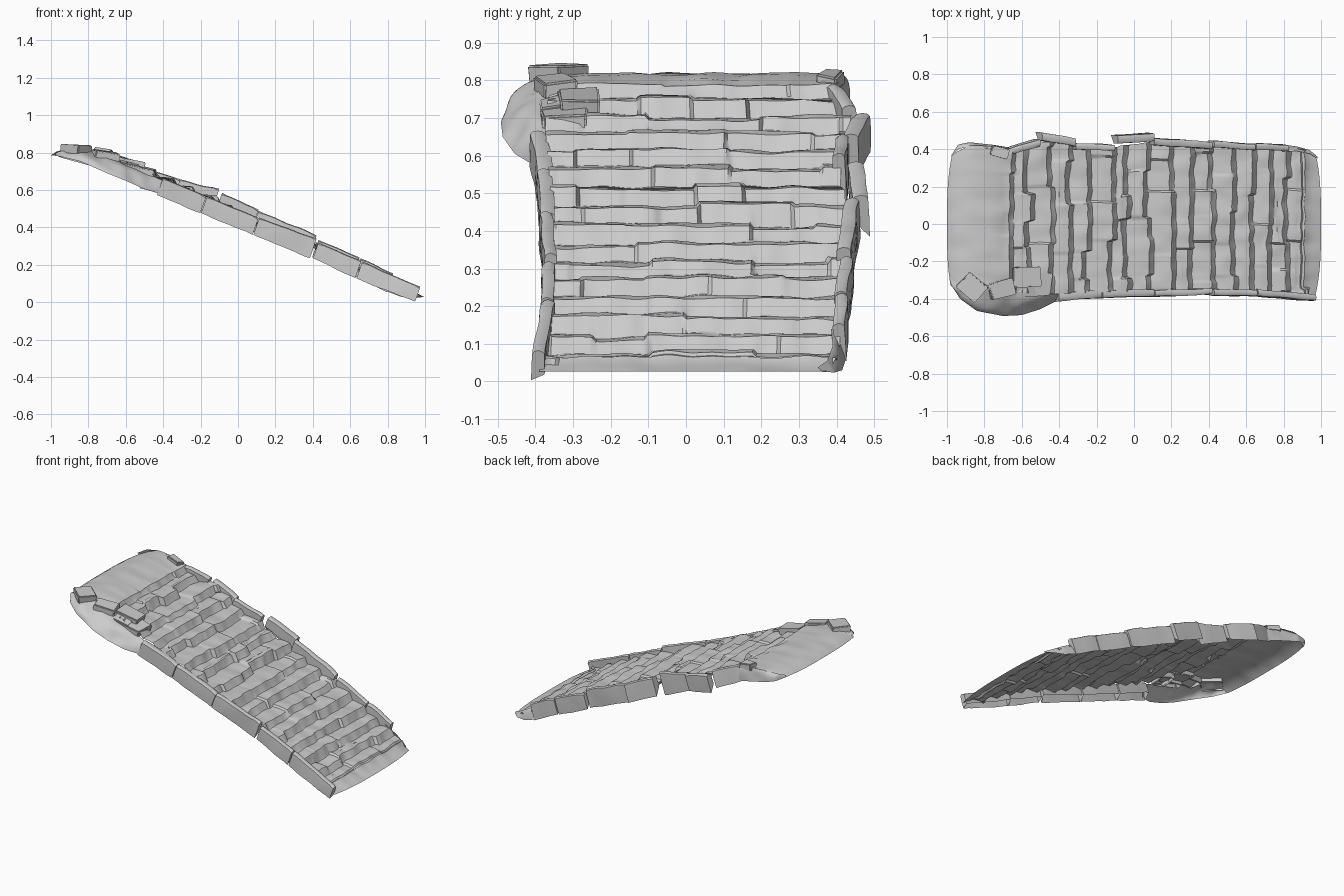
import bpy, bmesh, math, random
from mathutils import Vector, Euler, noise

if "Cube" in bpy.data.objects:
    bpy.data.objects.remove(bpy.data.objects["Cube"])

random.seed(7)


def at(table, x):
    """Linear lookup in a table of (x, value, ...)"""
    if x <= table[0][0]:
        return table[0][1:]
    for a, b in zip(table, table[1:]):
        if x <= b[0]:
            t = (x - a[0]) / (b[0] - a[0])
            return tuple(p + (q - p) * t for p, q in zip(a[1:], b[1:]))
    return table[-1][1:]


def rough(p, amp, freq=9):
    return noise.noise(Vector(p) * freq) * amp


def finish(bm, name, angle=35):
    me = bpy.data.meshes.new(name)
    bm.to_mesh(me)
    bm.free()
    ob = bpy.data.objects.new(name, me)
    bpy.context.collection.objects.link(ob)
    bpy.ops.object.select_all(action='DESELECT')
    ob.select_set(True)
    bpy.context.view_layer.objects.active = ob
    bpy.ops.object.shade_smooth_by_angle(angle=math.radians(angle))
    return ob


def loft(name, rows, caps=False):
    """Skin rows of points; rows run along +x, points along +y"""
    bm = bmesh.new()
    vs = [[bm.verts.new(p) for p in r] for r in rows]
    for a, b in zip(vs, vs[1:]):
        for j in range(len(a) - 1):
            bm.faces.new((a[j], b[j], b[j + 1], a[j + 1]))
    if caps:
        bm.faces.new(vs[0])
        bm.faces.new(vs[-1][::-1])
    return finish(bm, name)


# Worn steps and landing: one zigzag sheet, each step split into stones
X = [-.65, -.55, -.45, -.35, -.24, -.12, -.02, .08, .20, .30, .41, .53, .63, .72, .81, .91]
N = [.79, .75, .70, .655, .61, .565, .515, .465, .41, .36, .315, .27, .22, .17, .115, .07, .055]
LOW = [(-1, -.33), (-.9, -.33), (-.7, -.36), (-.42, -.375), (0, -.36), (.4, -.35), (1, -.39)]
HIGH = [(-1, .37), (-.93, .42), (-.8, .42), (-.65, .40), (-.5, .44), (-.3, .43), (-.1, .41),
        (.1, .44), (.5, .42), (.8, .41), (.92, .40), (1, .37)]
stones = []
for _ in X:
    y, cuts = -.5, []
    while y < .5:
        y += random.uniform(.1, .38)
        chip = -.025 if random.random() < .15 else 0
        cuts.append((y, random.uniform(-.013, .013) + chip, random.uniform(-.007, .007)))
    stones.append(cuts)


def stone(i, y):
    return next(s[1:] for s in stones[i] if y <= s[0])


# profile entries: x, z, step whose x jitter applies, step whose z jitter applies
profile = [(x, z, None, None) for x, z in
           ((-1, .785), (-.97, .803), (-.92, .818), (-.85, .819), (-.78, .813), (-.71, .80))]
for i, x in enumerate(X):
    n, m = N[i], N[i + 1]
    k = i + 1 if i + 1 < len(X) else None
    profile += [(x - .03, n + .003, i, i), (x - .007, n, i, i), (x, n - .009, i, i),
                (x + .013, m + .011, i, k), (x + .018, m + .006, i, k)]
    if k:
        profile.append(((x + X[k]) / 2, m + .006, None, k))
profile += [(.96, .043, None, None), (1, .027, None, None)]
rows = []
COLS = 80
for x, z, sx, sz in profile:
    lo, hi = at(LOW, x)[0], at(HIGH, x)[0]
    row = []
    for j in range(COLS + 1):
        y = lo + (hi - lo) * j / COLS
        dx = stone(sx, y)[0] + rough((x, y, 0), .01, 14) if sx is not None else 0
        dz = stone(sz, y)[1] if sz is not None else 0
        dz += rough((x, y, 3), .008, 11) * (abs(x) < .98)
        bow = .035 * (abs(y) / .4) ** 3
        if x < -.9:
            dx += bow
        elif x > .93:
            dx -= bow
        row.append((x + dx, y, z + dz))
    rows.append(row)
loft("stone_steps", rows)


# Curb stones: open-bottomed blocks following the slope on both sides
def curb(name, x0, x1, ya, yb, w, ta, tb, ba, bb, side):
    rows = []
    n = max(4, int((x1 - x0) / .03))
    for i in range(n + 1):
        t = i / n
        x, y = x0 + (x1 - x0) * t, ya + (yb - ya) * t
        top, bot = ta + (tb - ta) * t, ba + (bb - ba) * t
        edge = .004 if 0 < i < n else .009
        sec = [(0, bot), (0, (top + bot) / 2), (.002, top - edge), (.008, top - edge * .3),
               (w / 2, top), (w - .008, top - edge * .4), (w - .001, top - edge), (w, top - .065)]
        row = [(x - (top - z) * .35, y - side * (d + rough((x, d, z), .005)),
                max(0, z + rough((x, y, z), .005, 12))) for d, z in sec]
        rows.append(row if side < 0 else row[::-1])
    loft(name, rows, True)


FRONT = [(-.40, -.17, -.415, -.395, .045, .667, .567, .572, .475),
         (-.165, .11, -.395, -.388, .04, .568, .452, .475, .362),
         (.115, .42, -.39, -.378, .035, .455, .338, .362, .235),
         (.43, .66, -.382, -.388, .035, .318, .222, .235, .128),
         (.665, .975, -.385, -.412, .036, .216, .082, .126, .002)]
BACK = [(-.66, -.50, .405, .455, .04, .795, .735, .70, .63),
        (-.49, -.31, .492, .46, .045, .715, .655, .61, .56),
        (-.31, -.10, .435, .425, .035, .655, .605, .555, .47),
        (-.085, .11, .475, .487, .045, .585, .495, .475, .385),
        (.11, .42, .462, .44, .04, .49, .358, .38, .25),
        (.43, .65, .445, .43, .035, .335, .24, .24, .14),
        (.655, .83, .432, .425, .035, .235, .155, .14, .055)]
for i, c in enumerate(FRONT):
    curb(f"front_curb_{i + 1}", *c, -1)
for i, c in enumerate(BACK):
    curb(f"back_curb_{i + 1}", *c, 1)


# Rounded earth flanks: bulging skirts between an inner rim and an outer rim
def flank(name, table, bulge, side, amp):
    x0, x1 = table[0][0], table[-1][0]
    rows = []
    for i in range(41):
        x = x0 + (x1 - x0) * i / 40
        yi, zi, yo, zo = at(table, x)
        row = []
        for j in range(13):
            a = j / 12 * math.pi / 2
            s = j / 12
            h = bulge * (1 - math.cos(a)) + (1 - bulge) * s
            g = bulge * math.sin(a) + (1 - bulge) * s
            y, z = yi + (yo - yi) * g, zi + (zo - zi) * h
            r = rough((x, y, z), amp, 10) * math.sin(math.pi * s)
            row.append((x, y + side * r, z + r))
        rows.append(row if side > 0 else row[::-1])
    loft(name, rows)


flank("front_bulge", [(-.975, -.30, .795, -.33, .783), (-.93, -.32, .815, -.40, .775),
                      (-.84, -.33, .815, -.465, .752), (-.70, -.35, .785, -.492, .69),
                      (-.60, -.36, .735, -.487, .65), (-.50, -.37, .695, -.455, .605),
                      (-.40, -.375, .65, -.405, .575)], .7, -1, .018)
flank("back_landing_flank", [(-.975, .36, .797, .37, .785), (-.94, .40, .812, .425, .772),
                             (-.88, .415, .818, .437, .755), (-.75, .40, .812, .423, .72),
                             (-.64, .39, .785, .405, .69)], .7, 1, .008)
flank("back_foot_flank", [(.79, .385, .14, .425, .06), (.87, .39, .095, .415, .03),
                          (.94, .375, .055, .395, .024), (.98, .35, .037, .36, .026)], .6, 1, .006)


# Loose, tilted blocks on the broken upper corners
def block(name, loc, size, rot):
    bm = bmesh.new()
    bmesh.ops.create_cube(bm, size=1)
    turn = Euler([math.radians(a) for a in rot]).to_matrix()
    for v in bm.verts:
        p = Vector(c * s for c, s in zip(v.co, size))
        p += Vector(random.uniform(-.007, .007) for _ in range(3))
        v.co = turn @ p + Vector(loc)
    bmesh.ops.bevel(bm, geom=bm.edges[:], offset=.005, segments=2, affect='EDGES')
    low = min(f.calc_center_median().z for f in bm.faces)
    bmesh.ops.delete(bm, geom=[f for f in bm.faces if f.normal.z < -.9
                               and f.calc_center_median().z < low + .01], context='FACES')
    finish(bm, name)


block("loose_block_1", (-.865, -.335, .815), (.13, .11, .045), (0, 3, -38))
block("loose_block_2", (-.705, -.345, .785), (.14, .09, .05), (4, 10, 12))
block("loose_block_3", (-.575, -.285, .742), (.15, .11, .045), (0, 10, 4))
block("loose_block_4", (-.585, -.355, .722), (.11, .06, .045), (6, 12, 2))
block("loose_block_5", (-.49, -.325, .70), (.09, .12, .04), (0, 14, -4))
block("loose_block_6", (-.72, .385, .80), (.10, .05, .04), (0, 8, -12))
